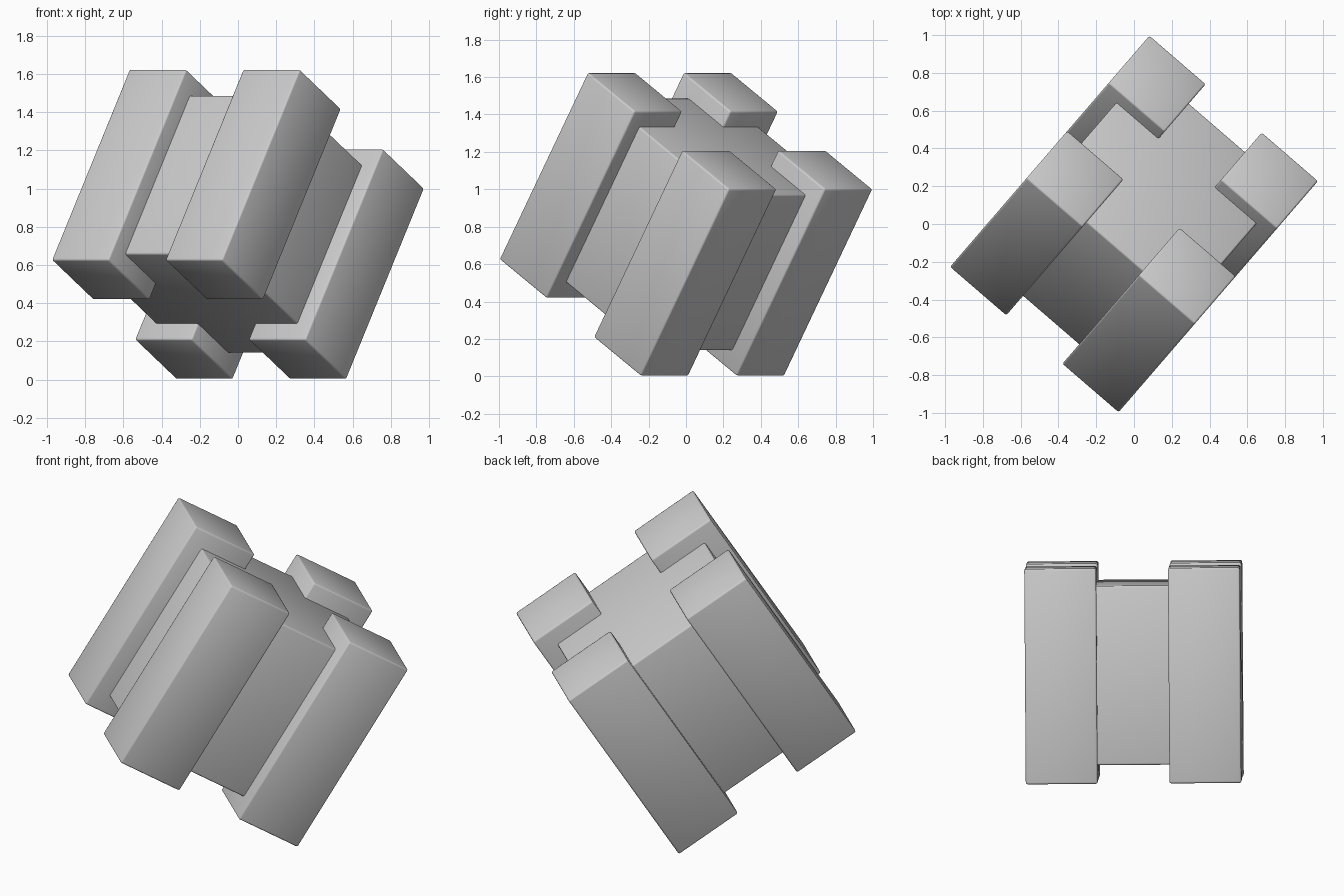
import bpy
import math
from mathutils import Vector, Matrix

if "Cube" in bpy.data.objects:
    bpy.data.objects.remove(bpy.data.objects["Cube"])

SIDE = 1.178                 # overall cube side
BAR = SIDE / 3               # bar thickness
CORE = SIDE * 0.832          # recessed core side

# Orientation of the tilted block: across (level), down-slope, and along the bars
turn, tilt = math.atan2(0.757, 0.653), math.radians(32)
u = Vector((math.cos(turn), math.sin(turn), 0))
across = Vector((u.y, -u.x, 0))
along = u * math.sin(tilt) + Vector((0, 0, math.cos(tilt)))
slope = along.cross(across)
frame = Matrix((across, slope, along)).transposed().to_4x4()
frame = Matrix.Translation((0, 0, 0.813)) @ frame

grey = bpy.data.materials.new("light grey")
grey.diffuse_color = (0.6, 0.6, 0.6, 1)
grey.use_nodes = True
grey.node_tree.nodes["Principled BSDF"].inputs["Base Color"].default_value = grey.diffuse_color


def block(name, size, centre):
    bpy.ops.mesh.primitive_cube_add(size=1)
    ob = bpy.context.object
    ob.name = name
    ob.data.transform(Matrix.Translation(centre) @ Matrix.Diagonal((*size, 1)))
    ob.matrix_world = frame
    ob.data.materials.append(grey)
    bpy.ops.object.shade_smooth()
    bevel = ob.modifiers.new("soft edges", 'BEVEL')
    bevel.width = 0.01
    bevel.segments = 2
    return ob


# Recessed centre block
block("core", (CORE, CORE, CORE), (0, 0, 0))

# Four corner bars
off = (SIDE - BAR) / 2
for i, (sx, sy) in enumerate([(-1, -1), (1, -1), (-1, 1), (1, 1)]):
    block(f"corner_bar_{i + 1}", (BAR, BAR, SIDE), (sx * off, sy * off, 0))
